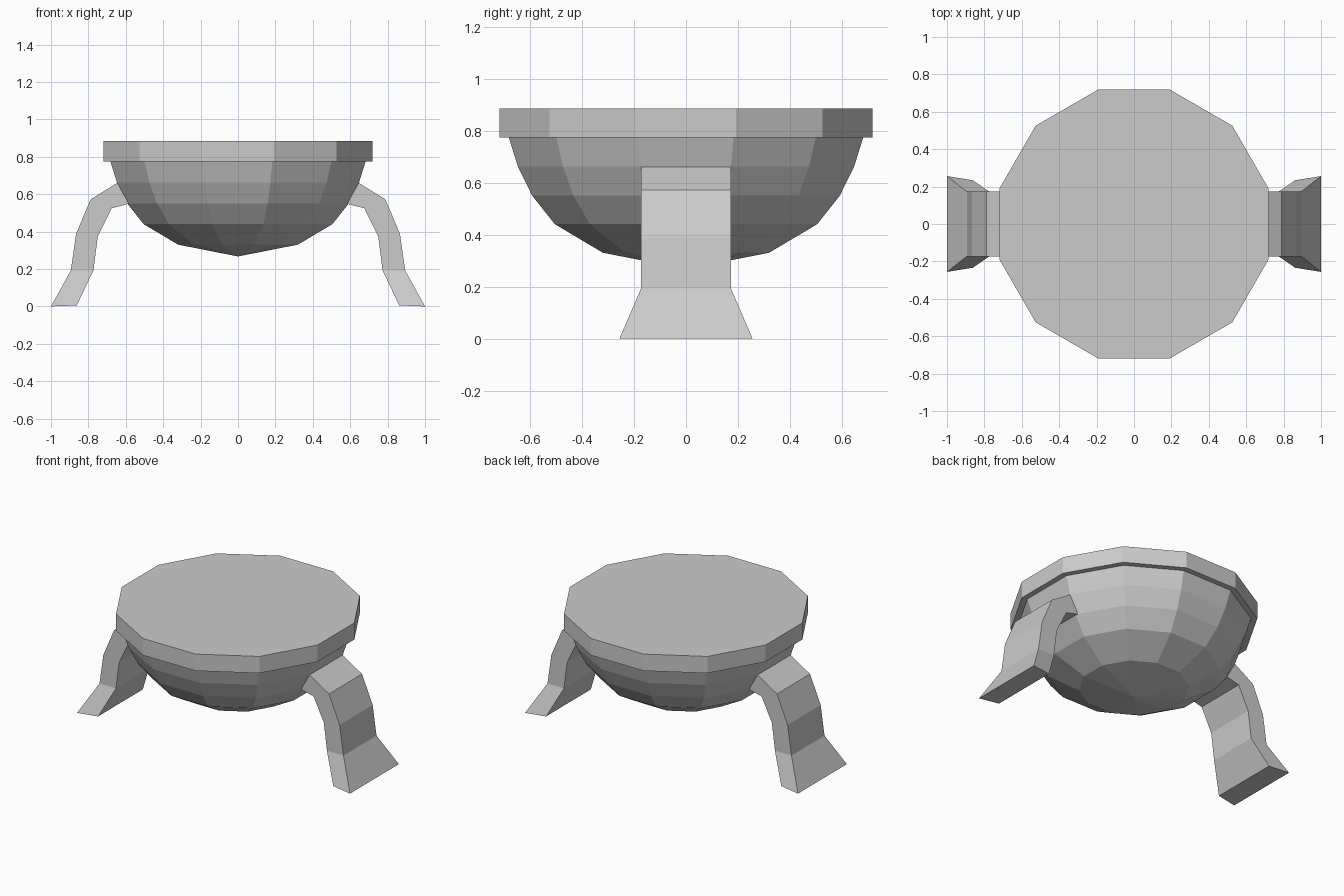
import bpy, bmesh, math

if "Cube" in bpy.data.objects:
    bpy.data.objects.remove(bpy.data.objects["Cube"])

SIDES = 12


def make_object(name, bm):
    bmesh.ops.recalc_face_normals(bm, faces=bm.faces[:])
    mesh = bpy.data.meshes.new(name)
    bm.to_mesh(mesh)
    bm.free()
    obj = bpy.data.objects.new(name, mesh)
    bpy.context.collection.objects.link(obj)
    return obj


def ring(bm, flat_radius, z):
    # Twelve-sided ring with flat sides facing the axes
    r = flat_radius / math.cos(math.pi / SIDES)
    angles = [2 * math.pi * (i + 0.5) / SIDES for i in range(SIDES)]
    return [bm.verts.new((r * math.cos(a), r * math.sin(a), z)) for a in angles]


def bridge(bm, a, b):
    n = len(a)
    for i in range(n):
        j = (i + 1) % n
        bm.faces.new((a[i], a[j], b[j], b[i]))


# Rim: flat closed lid slab
bm = bmesh.new()
low, high = ring(bm, 0.718, 0.774), ring(bm, 0.718, 0.885)
bridge(bm, low, high)
bm.faces.new(low)
bm.faces.new(high)
make_object("rim", bm)

# Bowl: faceted hemisphere ending in a shallow point
bm = bmesh.new()
profile = [(0.32, 0.33), (0.505, 0.44), (0.592, 0.55), (0.647, 0.662), (0.682, 0.774)]
rings = [ring(bm, r, z) for r, z in profile]
for a, b in zip(rings, rings[1:]):
    bridge(bm, a, b)
tip = bm.verts.new((0, 0, 0.267))
for i in range(SIDES):
    bm.faces.new((rings[0][i], tip, rings[0][(i + 1) % SIDES]))
bm.faces.new(rings[-1])
make_object("bowl", bm)

# Legs: bent strips with flared feet; each section is outer (x, z), inner (x, z), half widths
sections = [
    ((0.640, 0.664), (0.585, 0.548), 0.173, 0.173),
    ((0.788, 0.572), (0.675, 0.525), 0.173, 0.173),
    ((0.866, 0.388), (0.750, 0.372), 0.173, 0.173),
    ((0.894, 0.192), (0.773, 0.192), 0.173, 0.173),
    ((1.000, 0.000), (0.862, 0.005), 0.256, 0.234),
]
for name, side in (("right_leg", 1), ("left_leg", -1)):
    bm = bmesh.new()
    loops = []
    for (xo, zo), (xi, zi), wo, wi in sections:
        corners = [(xo, -wo, zo), (xo, wo, zo), (xi, wi, zi), (xi, -wi, zi)]
        loops.append([bm.verts.new((side * x, y, z)) for x, y, z in corners])
    for a, b in zip(loops, loops[1:]):
        bridge(bm, a, b)
    bm.faces.new(loops[0])
    bm.faces.new(loops[-1])
    make_object(name, bm)
